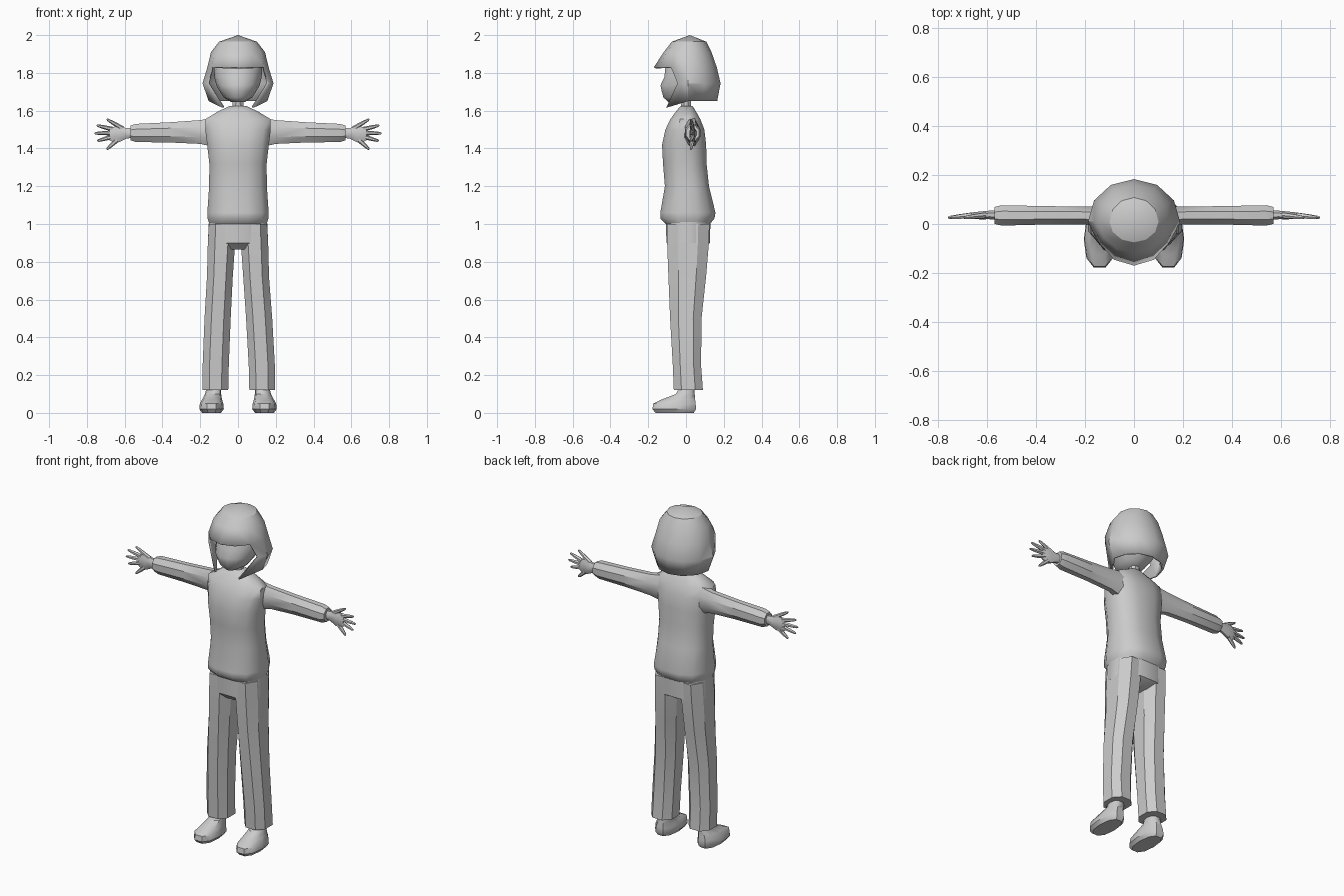
import bpy, bmesh
from math import sin, cos, pi, radians
from mathutils import Vector

cube = bpy.data.objects.get("Cube")
if cube:
    bpy.data.objects.remove(cube, do_unlink=True)

grey = bpy.data.materials.new("soft grey")
grey.use_nodes = True
grey.diffuse_color = (0.6, 0.6, 0.6, 1)
grey.node_tree.nodes["Principled BSDF"].inputs["Base Color"].default_value = (0.6, 0.6, 0.6, 1)


def finish(name, bm, angle=35):
    bmesh.ops.recalc_face_normals(bm, faces=bm.faces)
    mesh = bpy.data.meshes.new(name)
    bm.to_mesh(mesh)
    bm.free()
    mesh.materials.append(grey)
    obj = bpy.data.objects.new(name, mesh)
    bpy.context.collection.objects.link(obj)
    bpy.ops.object.select_all(action='DESELECT')
    obj.select_set(True)
    bpy.context.view_layer.objects.active = obj
    bpy.ops.object.shade_smooth_by_angle(angle=radians(angle))
    return obj


def bend(v, power):
    return abs(v) ** power * (1 if v >= 0 else -1)


def skin(bm, loops):
    n = len(loops[0])
    for a, b in zip(loops, loops[1:]):
        for i in range(n):
            j = (i + 1) % n
            bm.faces.new((a[i], a[j], b[j], b[i]))
    bm.faces.new(loops[0])
    bm.faces.new(loops[-1])


# Closed loft: each ring is (position, centre, half width, front y, back y)
def loft(name, rings, sides=10, axis='z', power=1.0, side=1, angle=35):
    bm = bmesh.new()
    loops = []
    for t, c, r, front, back in rings:
        loop = []
        for i in range(sides):
            a = 2 * pi * (i + 0.5) / sides
            u = c + r * bend(sin(a), power)
            v = (front + back) / 2 - (back - front) / 2 * bend(cos(a), power)
            p = (u * side, v, t) if axis == 'z' else (t * side, v, u)
            loop.append(bm.verts.new(p))
        loops.append(loop)
    skin(bm, loops)
    return finish(name, bm, angle)


# Sweater body, neck and hips
loft("sweater", [
    (1.0, 0, .155, -.11, .13), (1.03, 0, .166, -.14, .155), (1.06, 0, .167, -.14, .16),
    (1.2, 0, .157, -.115, .125), (1.32, 0, .156, -.125, .112), (1.42, 0, .168, -.13, .11),
    (1.5, 0, .178, -.112, .1), (1.555, 0, .178, -.085, .078), (1.595, 0, .11, -.055, .055),
    (1.625, 0, .045, -.03, .035)], 12, power=.8, angle=45)
loft("neck", [(1.58, 0, .032, -.03, .03), (1.7, 0, .03, -.03, .03)], 8)
loft("hips", [(.865, 0, .09, -.07, .07), (.9, 0, .164, -.107, .13),
              (1.03, 0, .158, -.11, .133)], 12, power=.8)

# Face with a soft muzzle
loft("head", [
    (1.645, 0, .035, -.095, .02), (1.67, 0, .075, -.122, .06), (1.705, 0, .098, -.132, .1),
    (1.735, 0, .115, -.138, .12), (1.775, 0, .125, -.118, .13), (1.85, 0, .13, -.11, .13),
    (1.92, 0, .09, -.07, .1)], 14, angle=60)


# Bobbed hair: half shell from front centre to back centre, then mirrored
def make_hair():
    rows = [(1.965, .1, -.075, .108), (1.91, .143, -.118, .135), (1.83, .162, -.17, .163),
            (1.745, .188, -.1, .183), (1.65, .155, -.1, .165)]
    columns = 7
    bm = bmesh.new()
    grid = []
    for k, (z, rx, front, back) in enumerate(rows):
        row = []
        for i in range(columns):
            a = pi * i / (columns - 1)
            y = .01 + cos(a) * (front - .01 if cos(a) > 0 else .01 - back)
            p = (rx * abs(sin(a)) if 0 < i < columns - 1 else 0, y, z)
            if k == len(rows) - 1 and i == 2:
                p = (.082, -.105, 1.615)  # pointed front lock
            row.append(bm.verts.new(p) if k < 3 or i > 1 else None)
        grid.append(row)
    crown = bm.verts.new((0, .02, 2.0))
    for i in range(columns - 1):
        bm.faces.new((crown, grid[0][i], grid[0][i + 1]))
        for a, b in zip(grid, grid[1:]):
            if b[i]:
                bm.faces.new((a[i], b[i], b[i + 1], a[i + 1]))
    twin = bmesh.ops.duplicate(bm, geom=bm.verts[:] + bm.edges[:] + bm.faces[:])
    for v in twin["geom"]:
        if isinstance(v, bmesh.types.BMVert):
            v.co.x *= -1
    bmesh.ops.remove_doubles(bm, verts=bm.verts, dist=.0005)
    hair = finish("hair", bm, 32)
    thick = hair.modifiers.new("thickness", 'SOLIDIFY')
    thick.thickness = .012
    thick.offset = -1


make_hair()


# Tapered finger between two points
def finger(bm, start, end, r0, r1):
    start, end = Vector(start), Vector(end)
    d = (end - start).normalized()
    across = d.cross(Vector((0, 1, 0))).normalized()
    loops = []
    for t, r in ((0, r0), (.6, (r0 + r1) / 2), (.92, r1), (1, r1 * .5)):
        c = start.lerp(end, t)
        loops.append([bm.verts.new(c + r * (across * cos(k * pi / 3) + Vector((0, sin(k * pi / 3), 0))))
                      for k in range(6)])
    skin(bm, loops)


for side, label in ((-1, "right"), (1, "left")):
    out = .008 if side > 0 else 0
    # Sleeve
    loft(label + "_sleeve", [
        (.12, 1.485, .085, -.02, .075), (.2, 1.487, .068, -.004, .074),
        (.36, 1.485, .058, -.005, .076), (.54, 1.482, .052, -.01, .08),
        (.57, 1.482, .042, -.002, .072)], 8, 'x', side=side, angle=30)
    # Palm and fingers
    loft(label + "_palm", [
        (.55, 1.482, .026, .015, .058), (.59, 1.48, .03, .018, .056),
        (.63, 1.475, .046, .018, .052), (.665, 1.475, .042, .02, .048),
        (.68, 1.475, .034, .023, .043)], 8, 'x', side=side)
    bm = bmesh.new()
    for x0, z0, x1, z1 in ((.61, 1.505, .695, 1.555), (.665, 1.502, .748, 1.522),
                           (.67, 1.482, .76, 1.48), (.665, 1.462, .745, 1.44),
                           (.64, 1.445, .695, 1.395)):
        finger(bm, (x0 * side, .035, z0), (x1 * side, .026, z1), .013, .007)
    finish(label + "_fingers", bm, 40)
    # Trouser leg
    loft(label + "_trouser_leg", [
        (.12, .12 + out, .073, -.07, .095), (.25, .118 + out, .074, -.075, .085),
        (.5, .108 + out / 2, .074, -.09, .088), (.72, .096, .073, -.1, .113),
        (.89, .088, .077, -.107, .128), (1.0, .085, .074, -.108, .132)],
        8, power=.85, side=side, angle=25)
    # Shoe
    loft(label + "_shoe", [
        (0, .14, .05, -.165, .045), (.02, .14, .065, -.183, .058),
        (.05, .14, .062, -.178, .056), (.072, .137, .052, -.13, .052),
        (.1, .132, .043, -.055, .048), (.15, .125, .036, -.03, .045)],
        10, power=.85, side=side, angle=40)
